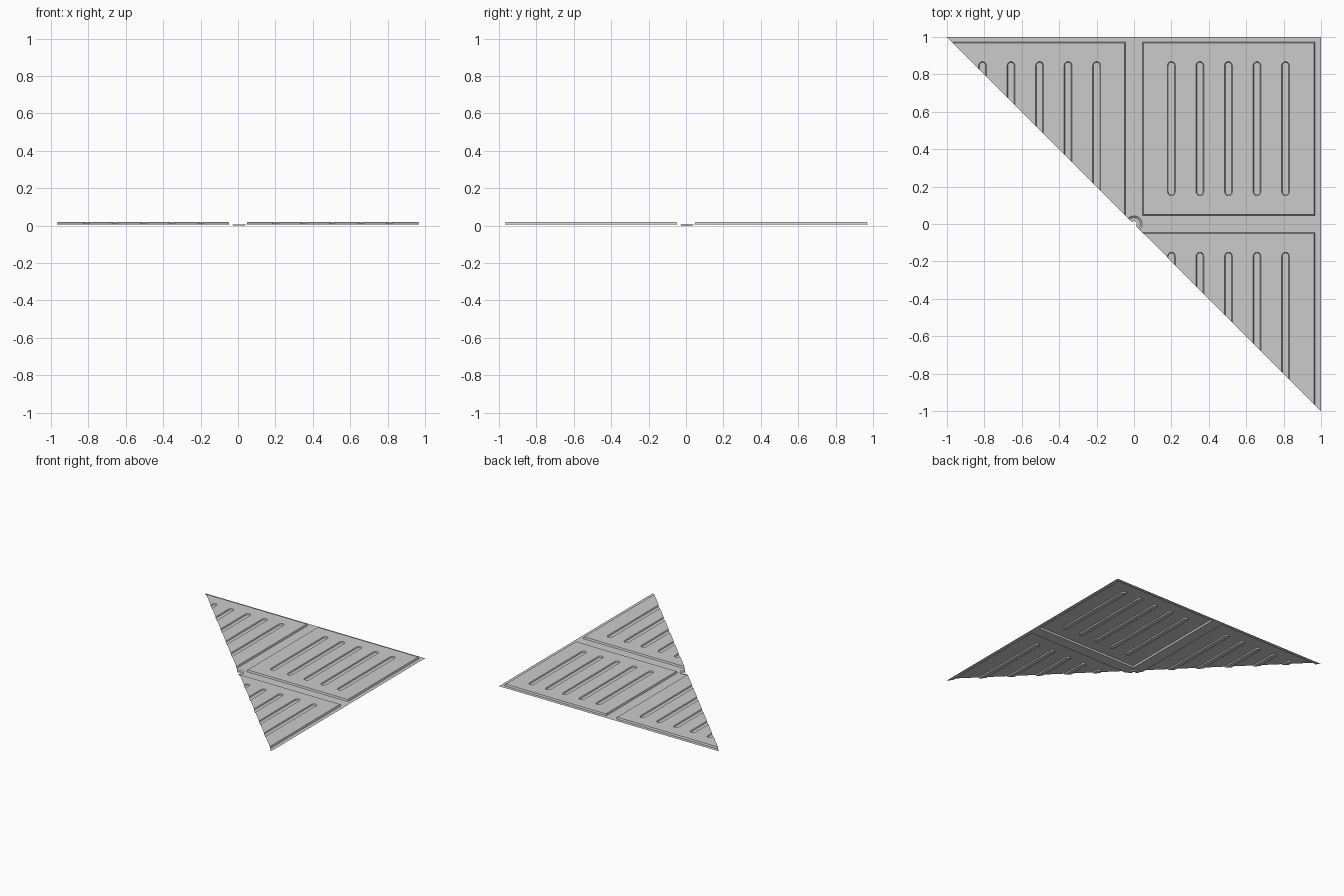
import bpy, bmesh
from math import sin, cos, pi

if "Cube" in bpy.data.objects:
    bpy.data.objects.remove(bpy.data.objects["Cube"])

TOP, BASE, SLOT = 0.021, 0.007, 0.012
bm = bmesh.new()

def loop(points, z):
    return [bm.verts.new((x, y, z)) for x, y in points]

def edges(vs):
    out = []
    for i, v in enumerate(vs):
        w = vs[(i + 1) % len(vs)]
        out.append(bm.edges.get((v, w)) or bm.edges.new((v, w)))
    return out

def wall(a, b):
    n = len(a)
    for i in range(n):
        bm.faces.new((a[i], a[(i + 1) % n], b[(i + 1) % n], b[i]))

def fill(loops):
    bmesh.ops.triangle_fill(bm, use_beauty=True, use_dissolve=False,
                            edges=[e for l in loops for e in edges(l)], normal=(0, 0, 1))

def rect(x0, y0, x1, y1, d=0):
    return [(x0 + d, y0 + d), (x1 - d, y0 + d), (x1 - d, y1 - d), (x0 + d, y1 - d)]

def slot(cx, y0, y1, r, n=6):
    a = [(cx + r * cos(pi * i / n), y1 + r * sin(pi * i / n)) for i in range(n + 1)]
    return a + [(cx - r * cos(pi * i / n), y0 - r * sin(pi * i / n)) for i in range(n + 1)]

def circle(r, n=24):
    return [(r * cos(2 * pi * i / n), r * sin(2 * pi * i / n)) for i in range(n)]

# raised panels with recessed slots
base_loops = [loop(rect(-1, -1, 1, 1), BASE)]
for sx, sy in ((1, 1), (-1, 1), (1, -1)):
    x0, x1 = sorted((sx * 0.046, sx * 0.968))
    y0, y1 = sorted((sy * 0.046, sy * 0.972))
    low, high = loop(rect(x0, y0, x1, y1), BASE), loop(rect(x0, y0, x1, y1, 0.005), TOP)
    wall(low, high)
    base_loops.append(low)
    tops = [high]
    for i in range(5):
        cx = sx * (0.2 + i * 0.1525)
        b0, b1 = sorted((sy * 0.172, sy * 0.848))
        rim, floor = loop(slot(cx, b0, b1, 0.021), TOP), loop(slot(cx, b0, b1, 0.017), SLOT)
        wall(floor, rim)
        bm.faces.new(floor)
        tops.append(rim)
    fill(tops)

# dished drain hole at the centre
outer, inner, hole = loop(circle(0.044), BASE), loop(circle(0.034), 0), loop(circle(0.015), 0)
wall(inner, outer)
wall(hole, inner)
base_loops.append(outer)
fill(base_loops)

# diagonal cut
bmesh.ops.bisect_plane(bm, geom=bm.verts[:] + bm.edges[:] + bm.faces[:],
                       plane_co=(0, 0, 0), plane_no=(-1, -1, 0), clear_outer=True)
for f in bm.faces:
    if f.normal.z < 0:
        f.normal_flip()
bm.normal_update()
me = bpy.data.meshes.new("floor_panel")
bm.to_mesh(me)
bm.free()
ob = bpy.data.objects.new("floor_panel", me)
bpy.context.collection.objects.link(ob)
